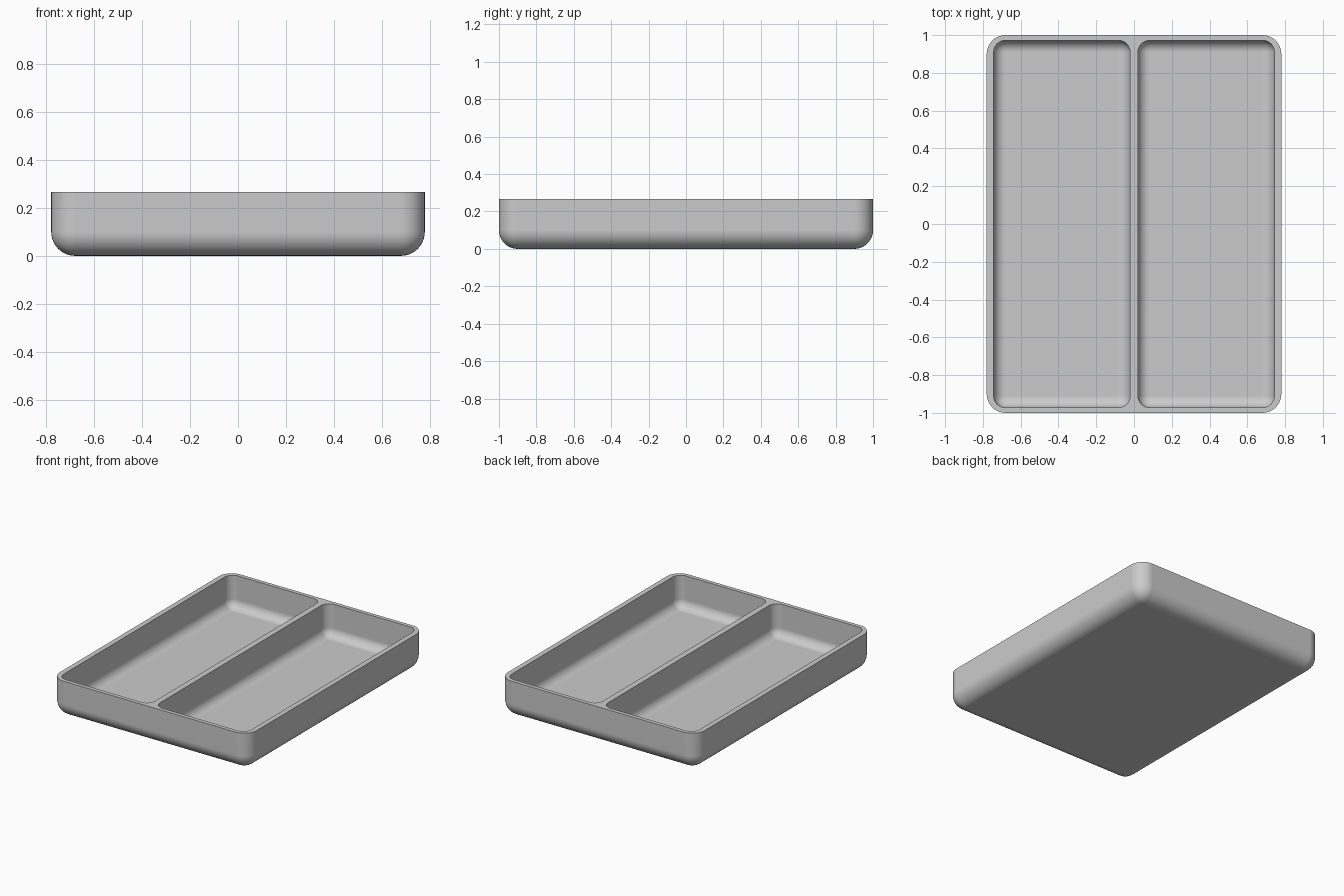
import bpy
import bmesh
import math
from mathutils import Matrix, Vector

cube = bpy.data.objects.get("Cube")
if cube:
    bpy.data.objects.remove(cube, do_unlink=True)

# Main dimensions
WIDTH, LENGTH, HEIGHT = 1.56, 2.0, 0.267
OUTER_RADIUS, INNER_RADIUS = 0.1, 0.062
FLOOR = 0.035
POCKET_WIDTH, POCKET_LENGTH, POCKET_X = 0.722, 1.944, 0.382

grey = bpy.data.materials.new("tray_grey")
grey.use_nodes = True
colour = (0.6, 0.6, 0.6, 1)
grey.diffuse_color = colour
grey.node_tree.nodes["Principled BSDF"].inputs["Base Color"].default_value = colour


def rounded_block(name, x, size, bottom, top, radius):
    """Box with rounded sides and bottom, and a crisp flat top."""
    bm = bmesh.new()
    scale = Matrix.Diagonal((size[0], size[1], top - bottom, 1))
    centre = Matrix.Translation(Vector((x, 0, (bottom + top) / 2)))
    bmesh.ops.create_cube(bm, size=1, matrix=centre @ scale)
    edges = [e for e in bm.edges if min(v.co.z for v in e.verts) < top - 0.001]
    bmesh.ops.bevel(bm, geom=edges, offset=radius, offset_type='OFFSET',
                    segments=10, profile=0.5, affect='EDGES')
    bmesh.ops.recalc_face_normals(bm, faces=bm.faces)
    mesh = bpy.data.meshes.new(name)
    bm.to_mesh(mesh)
    bm.free()
    mesh.materials.append(grey)
    obj = bpy.data.objects.new(name, mesh)
    bpy.context.collection.objects.link(obj)
    return obj


# Tray body
tray = rounded_block("tray", 0, (WIDTH, LENGTH), 0, HEIGHT, OUTER_RADIUS)

# Two long compartments, cut either side of the central divider
for side, name in ((1, "left_compartment_cutter"), (-1, "right_compartment_cutter")):
    cutter = rounded_block(name, side * POCKET_X, (POCKET_WIDTH, POCKET_LENGTH),
                           FLOOR, HEIGHT + 0.2, INNER_RADIUS)
    cutter.hide_render = True
    cut = tray.modifiers.new(name, 'BOOLEAN')
    cut.operation = 'DIFFERENCE'
    cut.solver = 'EXACT'
    cut.object = cutter

bpy.ops.object.select_all(action='DESELECT')
tray.select_set(True)
bpy.context.view_layer.objects.active = tray
for modifier in list(tray.modifiers):
    cutter = modifier.object
    bpy.ops.object.modifier_apply(modifier=modifier.name)
    bpy.data.objects.remove(cutter, do_unlink=True)

# Smooth fillets, crisp rim, flat walls
bpy.ops.object.shade_smooth_by_angle(angle=math.radians(35))
weighted = tray.modifiers.new("even_shading", 'WEIGHTED_NORMAL')
weighted.keep_sharp = True
